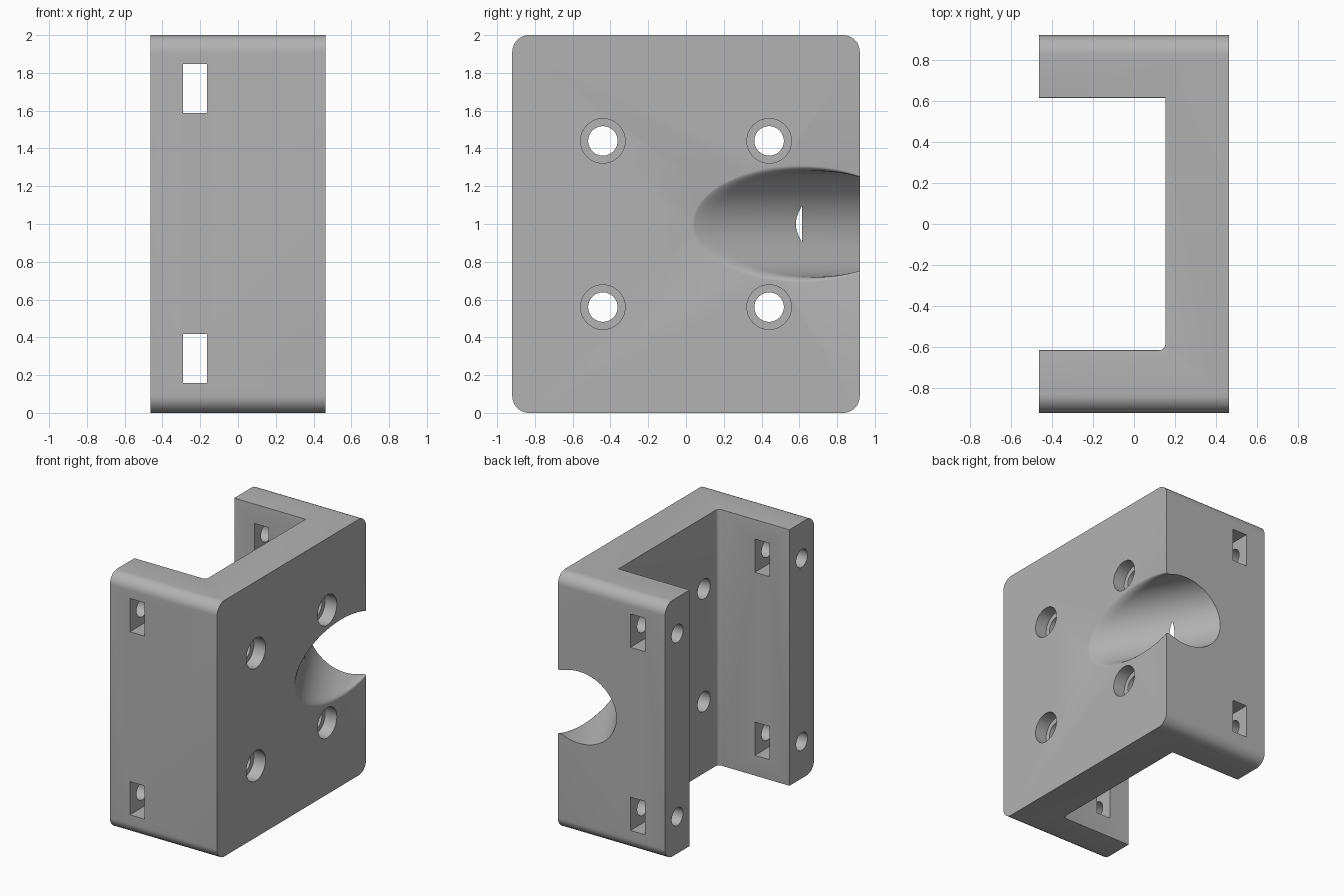
import bpy, bmesh, math
from mathutils import Matrix, Vector

cube = bpy.data.objects.get("Cube")
if cube:
    bpy.data.objects.remove(cube, do_unlink=True)

HX, HY, TOP = 0.463, 0.92, 2.0      # half width, half depth, height
WEB_X, ARM_Y = 0.153, 0.615         # inner faces of the web and the arms

grey = bpy.data.materials.new("plain grey")
grey.use_nodes = True
colour = (0.45, 0.45, 0.45, 1)
grey.diffuse_color = colour
grey.node_tree.nodes["Principled BSDF"].inputs["Base Color"].default_value = colour


def make_object(name, bm):
    bmesh.ops.recalc_face_normals(bm, faces=bm.faces[:])
    mesh = bpy.data.meshes.new(name)
    bm.to_mesh(mesh)
    bm.free()
    obj = bpy.data.objects.new(name, mesh)
    bpy.context.collection.objects.link(obj)
    return obj


def round_edges(bm, test, radius, segments):
    """Round every edge whose midpoint and direction pass the test."""
    edges = [e for e in bm.edges
             if test((e.verts[0].co + e.verts[1].co) / 2,
                     (e.verts[0].co - e.verts[1].co).normalized())]
    bmesh.ops.bevel(bm, geom=edges, offset=radius, segments=segments,
                    profile=0.5, affect='EDGES', clamp_overlap=True)


def cut(target, cutter):
    mod = target.modifiers.new("cut", 'BOOLEAN')
    mod.operation, mod.solver, mod.object = 'DIFFERENCE', 'EXACT', cutter
    bpy.context.view_layer.objects.active = target
    bpy.ops.object.modifier_apply(modifier=mod.name)
    bpy.data.objects.remove(cutter, do_unlink=True)


def x_cylinder(name, x0, x1, y, z, radius):
    bm = bmesh.new()
    place = Matrix.Translation(((x0 + x1) / 2, y, z)) @ Matrix.Rotation(math.pi / 2, 4, 'Y')
    bmesh.ops.create_cone(bm, cap_ends=True, segments=48, radius1=radius,
                          radius2=radius, depth=x1 - x0, matrix=place)
    return make_object(name, bm)


def box(name, x0, x1, y, z0, z1, depth):
    bm = bmesh.new()
    place = Matrix.Translation(((x0 + x1) / 2, y, (z0 + z1) / 2)) @ Matrix.Diagonal((x1 - x0, depth, z1 - z0, 1))
    bmesh.ops.create_cube(bm, size=1, matrix=place)
    return make_object(name, bm)


# U-shaped body: extruded channel outline
bm = bmesh.new()
outline = [(-HX, -HY), (HX, -HY), (HX, HY), (-HX, HY),
           (-HX, ARM_Y), (WEB_X, ARM_Y), (WEB_X, -ARM_Y), (-HX, -ARM_Y)]
base = bm.faces.new([bm.verts.new((x, y, 0)) for x, y in outline])
walls = bmesh.ops.extrude_face_region(bm, geom=[base])
bmesh.ops.translate(bm, vec=(0, 0, TOP),
                    verts=[v for v in walls["geom"] if isinstance(v, bmesh.types.BMVert)])
bmesh.ops.recalc_face_normals(bm, faces=bm.faces[:])

# Outer corners, inner rims and the one rounded inner corner
round_edges(bm, lambda m, d: abs(d.x) > 0.9 and abs(m.y) > HY - 0.01, 0.09, 12)
round_edges(bm, lambda m, d: abs(d.z) > 0.9 and abs(m.x - WEB_X) < 0.01
            and m.y < 0, 0.03, 6)
round_edges(bm, lambda m, d: abs(d.z) < 0.1 and (m.z < 0.001 or m.z > TOP - 0.001)
            and abs(m.y) < ARM_Y + 0.01 and m.x > -HX + 0.01, 0.03, 6)
body = make_object("channel_bracket", bm)

# Slanted round channel with a softened mouth, lofted from ellipses
R, SLANT, LIP = 0.28, math.radians(30), 0.05
bm = bmesh.new()
lip_steps = [HX - LIP * (1 - math.sin(i * math.pi / 16)) for i in range(9)]
rings = []
for x in [-0.6] + lip_steps + [HX + 0.05]:
    t = min(max((x - HX + LIP) / LIP, 0), 1)
    flare = LIP * 0.6 * (1 - math.sqrt(1 - t * t))
    centre = 0.605 + (HX - x) / math.tan(SLANT)
    ring = []
    for k in range(96):
        a = k * math.tau / 96
        ring.append(bm.verts.new((x, centre + (R / math.sin(SLANT) + 0.3 * flare) * math.cos(a),
                                  1 + (R + flare) * math.sin(a))))
    rings.append(ring)
for low, high in zip(rings, rings[1:]):
    for k in range(96):
        n = (k + 1) % 96
        bm.faces.new((low[k], low[n], high[n], high[k]))
bm.faces.new(rings[0])
bm.faces.new(rings[-1])
cut(body, make_object("slanted_channel_cutter", bm))

for side in (-1, 1):
    # Counterbored screw holes through the web
    for z in (0.56, 1.44):
        cut(body, x_cylinder("screw_hole_cutter", 0, 0.6, side * 0.44, z, 0.078))
        cut(body, x_cylinder("counterbore_cutter", HX - 0.1, 0.6, side * 0.44, z, 0.118))
    # Nut slots through the arms, each met by a bolt hole from the arm end
    for z in (0.288, 1.718):
        cut(body, box("nut_slot_cutter", -0.29, -0.165, side * 0.77, z - 0.13, z + 0.13, 0.5))
        cut(body, x_cylinder("bolt_hole_cutter", -0.6, 0.0, side * 0.768, z, 0.07))

# One colour, smooth curves with crisp edges
body.data.materials.clear()
body.data.materials.append(grey)
for face in body.data.polygons:
    face.material_index = 0
bpy.ops.object.select_all(action='DESELECT')
body.select_set(True)
bpy.context.view_layer.objects.active = body
bpy.ops.object.shade_smooth_by_angle(angle=math.radians(30))
